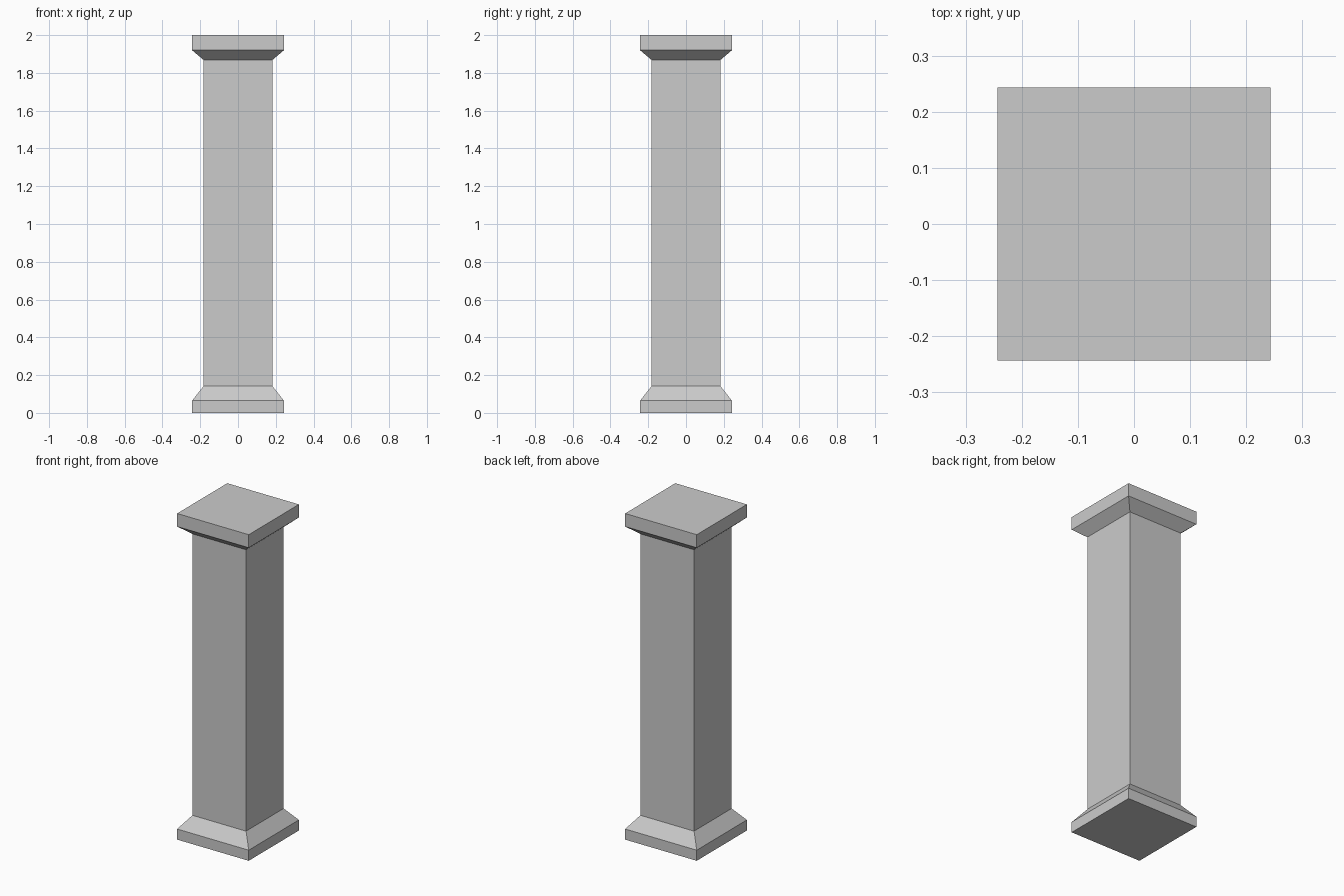
import bpy, bmesh
from mathutils import Vector

if "Cube" in bpy.data.objects:
    bpy.data.objects.remove(bpy.data.objects["Cube"])

# Square column profile: (half width, height)
PROFILE = [(0.243, 0.0), (0.243, 0.065), (0.182, 0.142),
           (0.182, 1.868), (0.243, 1.92), (0.243, 2.0)]

# Hairline crack planes: (point, normal)
MIDDLE = (Vector((0.18, -0.18, 1.0)), Vector((-0.17, -0.23, 1)))
UPPER = (Vector((0.18, -0.01, 1.04)), Vector((1, 1, 0.13)))
LOWER = (Vector((-0.03, -0.18, 0.965)), Vector((1, 1, 0.165)))


def column():
    """Stack square rings into a closed pillar."""
    bm = bmesh.new()
    rings = [[bm.verts.new((sx * r, sy * r, z))
              for sx, sy in ((-1, -1), (1, -1), (1, 1), (-1, 1))]
             for r, z in PROFILE]
    for low, high in zip(rings, rings[1:]):
        for i in range(4):
            j = (i + 1) % 4
            bm.faces.new((low[i], low[j], high[j], high[i]))
    bm.faces.new(rings[0][::-1])
    bm.faces.new(rings[-1])
    return bm


def keep_side(bm, plane, side):
    """Keep the part on one side of a crack and cap the cut."""
    bmesh.ops.bisect_plane(bm, geom=bm.verts[:] + bm.edges[:] + bm.faces[:],
                           plane_co=plane[0], plane_no=plane[1],
                           clear_outer=side < 0, clear_inner=side > 0)
    bmesh.ops.holes_fill(bm, edges=[e for e in bm.edges if e.is_boundary], sides=0)


# Four broken pieces that fit together exactly
for half, half_side, split in (("upper", 1, UPPER), ("lower", -1, LOWER)):
    for place, side in (("right", 1), ("left", -1)):
        bm = column()
        keep_side(bm, MIDDLE, half_side)
        keep_side(bm, split, side)
        bmesh.ops.recalc_face_normals(bm, faces=bm.faces[:])
        name = f"pillar_{half}_{place}_piece"
        mesh = bpy.data.meshes.new(name)
        bm.to_mesh(mesh)
        bm.free()
        bpy.context.collection.objects.link(bpy.data.objects.new(name, mesh))
